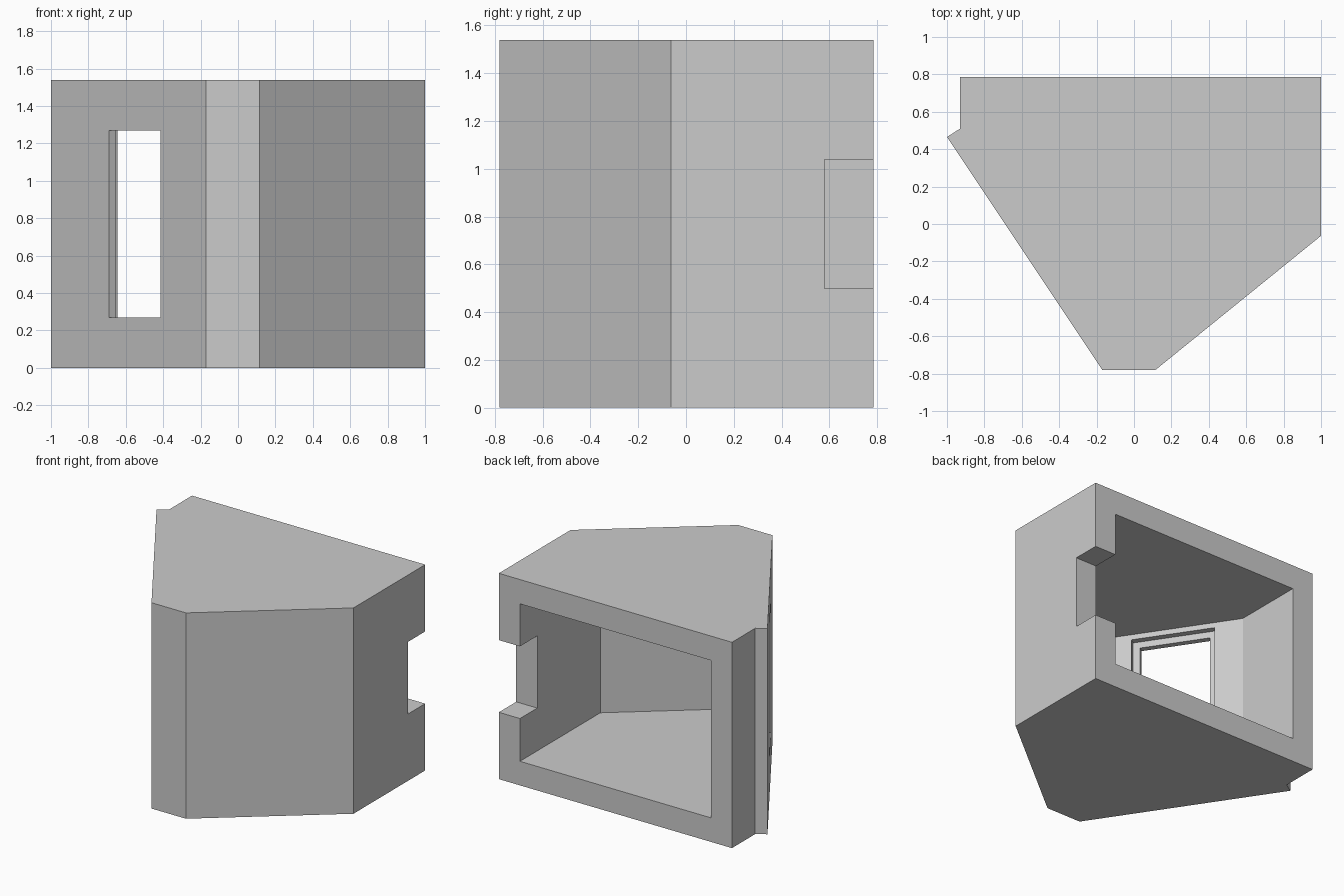
import bpy, bmesh, math
from mathutils import Vector

if "Cube" in bpy.data.objects:
    bpy.data.objects.remove(bpy.data.objects["Cube"])

H = 1.54
grey = bpy.data.materials.new("plain grey")
grey.diffuse_color = (0.6, 0.6, 0.6, 1)
grey.use_nodes = True
grey.node_tree.nodes["Principled BSDF"].inputs["Base Color"].default_value = grey.diffuse_color


def prism(name, plan, z0, z1):
    """Extrude a plan outline from z0 up to z1."""
    bm = bmesh.new()
    face = bm.faces.new([bm.verts.new((x, y, z0)) for x, y in plan])
    top = bmesh.ops.extrude_face_region(bm, geom=[face])["geom"]
    verts = [g for g in top if isinstance(g, bmesh.types.BMVert)]
    bmesh.ops.translate(bm, verts=verts, vec=(0, 0, z1 - z0))
    bmesh.ops.recalc_face_normals(bm, faces=bm.faces)
    mesh = bpy.data.meshes.new(name)
    bm.to_mesh(mesh)
    bm.free()
    mesh.materials.append(grey)
    ob = bpy.data.objects.new(name, mesh)
    bpy.context.collection.objects.link(ob)
    return ob


def cut(target, cutter):
    """Subtract a cutter and remove it."""
    cutter.hide_render = True
    mod = target.modifiers.new("cut", "BOOLEAN")
    mod.operation, mod.solver, mod.object = "DIFFERENCE", "EXACT", cutter
    bpy.context.view_layer.objects.active = target
    bpy.ops.object.modifier_apply(modifier=mod.name)
    bpy.data.objects.remove(cutter)


# Outer shell
shell = prism("wall_shell", [(-0.93, 0.785), (-0.93, 0.51), (-1, 0.465), (-0.17, -0.78),
                             (0.115, -0.78), (1, -0.063), (1, 0.785)], 0, H)

# Hollow room, open at the back
cut(shell, prism("room_cutter", [(-0.755, 0.9), (-0.755, 0.255), (-0.105, -0.72),
                                 (0.143, -0.72), (0.825, -0.165), (0.825, 0.9)], 0.18, 1.358))

# Notch in the back edge of the right wall
cut(shell, prism("notch_cutter", [(0.7, 0.58), (1.1, 0.58), (1.1, 0.9), (0.7, 0.9)], 0.5, 1.04))

# Window in the slanted left wall, with a wider rebate on the inside
along = Vector((0.83, -1.245)).normalized()
inward = Vector((-along.y, along.x))
start = Vector((-0.69, 0.0))


def window_cutter(name, margin, d0, d1):
    a, b = start - along * margin, start + along * (0.496 + margin)
    plan = [a + inward * d0, b + inward * d0, b + inward * d1, a + inward * d1]
    return prism(name, plan, 0.27 - margin, 1.27 + margin)


cut(shell, window_cutter("window_cutter", 0, -0.1, 0.15))
cut(shell, window_cutter("rebate_cutter", 0.048, 0.043, 0.15))
